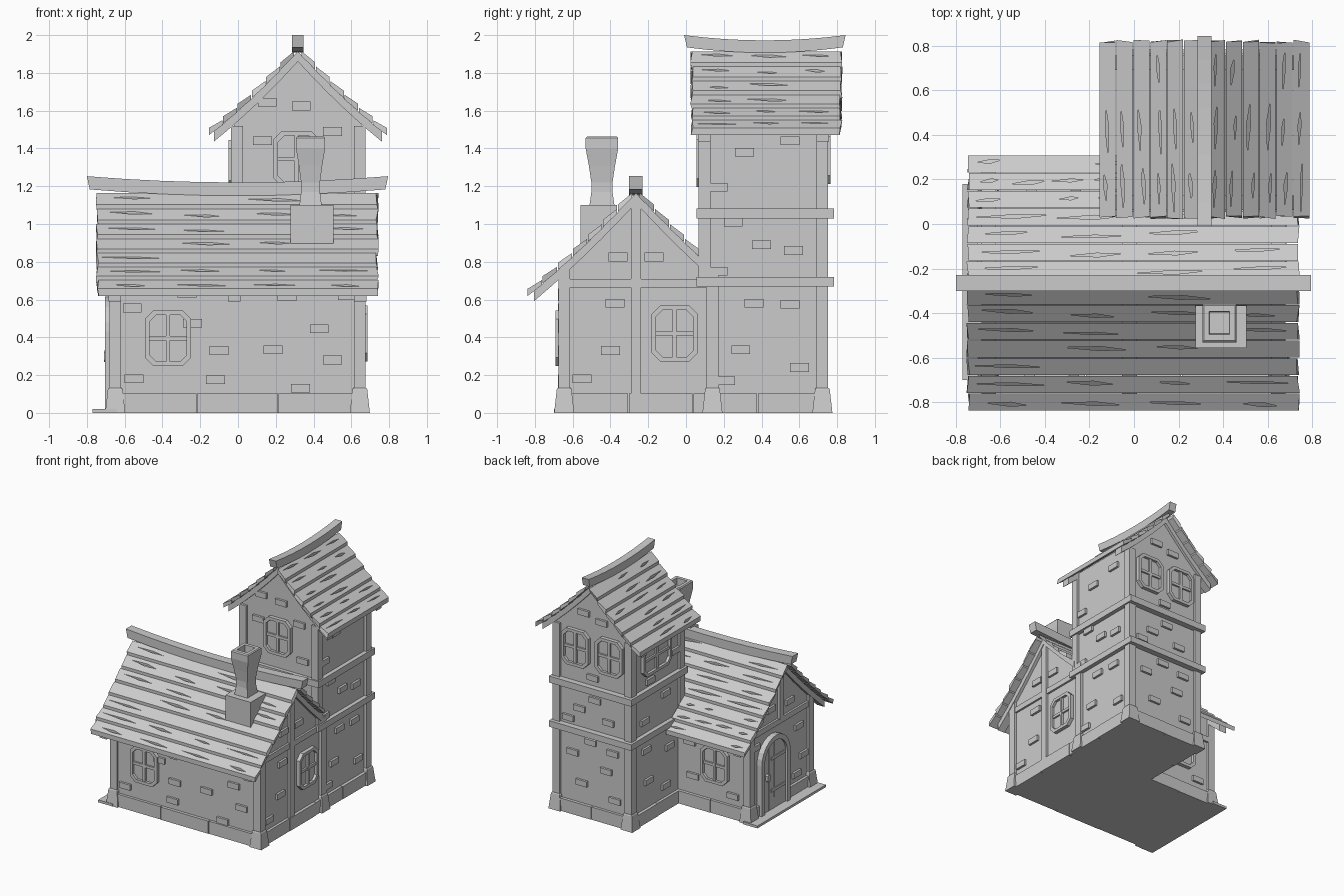
import bpy, bmesh, math, random

if "Cube" in bpy.data.objects:
    bpy.data.objects.remove(bpy.data.objects["Cube"])
random.seed(4)


def make(name, pieces):
    """One object from lofted pieces; each piece is (rings, closed)."""
    bm = bmesh.new()
    for rings, closed in pieces:
        vs = [[bm.verts.new(p) for p in r] for r in rings]
        n, m = len(vs[0]), len(vs)
        for i in range(m if closed else m - 1):
            a, b = vs[i], vs[(i + 1) % m]
            for j in range(n):
                k = (j + 1) % n
                bm.faces.new((a[j], a[k], b[k], b[j]))
        if not closed:
            bm.faces.new(vs[0])
            bm.faces.new(vs[-1])
    bmesh.ops.recalc_face_normals(bm, faces=bm.faces)
    me = bpy.data.meshes.new(name)
    bm.to_mesh(me)
    bm.free()
    ob = bpy.data.objects.new(name, me)
    bpy.context.collection.objects.link(ob)
    return ob


def prism(f, pts, w0, w1):
    return ([[f(u, v, w) for u, v in pts] for w in (w0, w1)], False)


def ring(f, outer, inner, w0, w1):
    return ([[f(u, v, w) for u, v in p] for p, w in
             ((outer, w0), (outer, w1), (inner, w1), (inner, w0))], True)


def rect(u0, u1, v0, v1):
    return [(u0, v0), (u1, v0), (u1, v1), (u0, v1)]


def box(x0, x1, y0, y1, z0, z1):
    return prism(lambda u, v, w: (u, v, w), rect(x0, x1, y0, y1), z0, z1)


def octagon(u, v, hw, hh, c):
    return [(u - hw + c, v - hh), (u + hw - c, v - hh), (u + hw, v - hh + c), (u + hw, v + hh - c),
            (u + hw - c, v + hh), (u - hw + c, v + hh), (u - hw, v + hh - c), (u - hw, v - hh + c)]


# Wall frames: (along wall, height, outwards) to world
front = lambda u, v, w: (u, -.66 - w, v)
right = lambda u, v, w: (.655 + w, u, v)
left = lambda u, v, w: (-.66 - w, u, v)
back = lambda u, v, w: (u, .13 + w, v)
t_front = lambda u, v, w: (u, .085 - w, v)
t_back = lambda u, v, w: (u, .735 + w, v)
t_left = lambda u, v, w: (-.02 - w, u, v)

# Roof frames: (along ridge, signed distance from ridge, height) and concave slopes
house_at = lambda s, d, z: (s, -.265 + d, z)
tower_at = lambda s, d, z: (.317 + d, s, z)
house_z = lambda d: 1.20 - 1.08 * abs(d) + .22 * d * d
tower_z = lambda d: 1.95 - 1.10 * abs(d) + .33 * d * d


# Walls with gables
def walls(name, at, zf, half, s0, s1):
    ds = [half * i / 4 for i in range(-4, 5)]
    pts = [(-half, 0)] + [(d, zf(d) - .045) for d in ds] + [(half, 0)]
    make(name, [prism(lambda u, v, w: at(w, u, v), pts, s0, s1)])


walls("house_walls", house_at, house_z, .395, -.66, .655)
walls("tower_walls", tower_at, tower_z, .337, .085, .735)


# Plank roofs with carved cracks
def roof(name, at, zf, half, n, s0, s1, clip=None, slots=4):
    planks, cracks = [], []
    d_top = .02
    step = (half - d_top) / n
    for side in (-1, 1):
        for i in range(n):
            a, b = d_top + i * step, d_top + (i + 1) * step - .004
            e1 = clip if clip is not None and side > 0 and a > .32 else s1
            prof = [(a, zf(a) - .014), (b, zf(b) + .004), (b, zf(b) - .034), (a, zf(a) - .04)]
            j = lambda: random.uniform(-.008, .008)
            planks.append(([[at(s + j(), side * d, z) for d, z in prof] for s in (s0, e1)], False))
            w = (e1 - s0) / slots
            for k in range(slots):
                if random.random() < .2:
                    continue
                c = s0 + (k + .5) * w + random.uniform(-.04, .04) * w
                h = w * random.uniform(.2, .44)
                m = (a + b) / 2 + random.uniform(-.012, .012)
                t = random.uniform(.005, .009)
                plan = [(c - h, m - t * .6), (c + h * .2, m - t), (c + h, m + t * .7), (c + h * .1, m + t)]
                cracks.append(([[at(s, side * d, zf(d) + o) for s, d in plan] for o in (-.026, .03)], False))
    ob = make(name, planks)
    cut = make(name + "_crack_cutter", cracks)
    cut.hide_render = True
    cut.display_type = 'WIRE'
    mod = ob.modifiers.new("cracks", 'BOOLEAN')
    mod.operation, mod.solver, mod.object = 'DIFFERENCE', 'EXACT', cut


roof("house_roof", house_at, house_z, .577, 7, -.745, .737, clip=-.03)
roof("tower_roof", tower_at, tower_z, .475, 6, .03, .82, slots=3)


# Rafters under the roofs
def rafter(at, zf, s, d0, d1):
    ds = [d0 + (d1 - d0) * i / 6 for i in range(7)]
    pts = [(d, zf(d) - .036) for d in ds] + [(d, zf(d) - .09) for d in reversed(ds)]
    return prism(lambda u, v, w: at(w, u, v), pts, s - .033, s + .033)


make("house_rafters", [rafter(house_at, house_z, s, a, b) for s, e in ((-.652, .54), (-.02, .37), (.648, .365))
                       for a, b in ((-.54, 0), (0, e))])
make("tower_rafters", [rafter(tower_at, tower_z, s, a, b) for s in (.096, .724)
                       for a, b in ((-.445, 0), (0, .445))])


# Ridge beams with upturned ends
def ridge(name, at, s0, s1, top, lift, hw, h):
    rings = []
    for i in range(9):
        t = i / 4 - 1
        s, z = s0 + (s1 - s0) * i / 8, top + lift * t * t
        rings.append([at(s - t * .015 * q, d, z - h * q) for d, q in ((-hw, 0), (hw, 0), (hw, 1), (-hw, 1))])
    make(name, [(rings, False)])


ridge("house_ridge_beam", house_at, -.80, .795, 1.22, .033, .036, .07)
ridge("tower_ridge_beam", tower_at, -.01, .845, 1.972, .028, .031, .065)

# Corner posts and tapered corner stones
house_corners = [(-.65, -.645), (.645, -.645), (-.65, .115), (.645, .14)]
tower_corners = [(.645, .722), (-.005, .722)]
posts, stones = [], []
for x, y in house_corners + tower_corners:
    top = 1.52 if (x, y) in tower_corners else .76
    posts.append(box(x - .031, x + .031, y - .031, y + .031, 0, top))
    stones.append(([[(x + i * h, y + k * h, z) for i, k in ((-1, -1), (1, -1), (1, 1), (-1, 1))]
                    for z, h in ((0, .053), (.125, .039), (.132, .034))], False))
for x in (-.005, .645):
    posts.append(box(x - .031, x + .031, .067, .129, .7, 1.52))
make("corner_posts", posts)
make("corner_stones", stones)

# Stone plinth
plinth = []
for f, a, b, n in ((front, -.65, .645, 3), (right, -.645, .72, 4), (left, -.645, .11, 2),
                   (back, -.65, 0, 2), (t_back, 0, .645, 2), (t_left, .13, .72, 2)):
    for i in range(n):
        u0, u1 = a + (b - a) * i / n, a + (b - a) * (i + 1) / n
        plinth.append(prism(f, rect(u0 + .002, u1 - .002, 0, .103), -.02, .022 + .003 * (i % 2)))
make("plinth", plinth)

# Timber beams and tower bands
make("tower_bands", [box(-.055, .688, .055, .783, .67, .72), box(-.055, .688, .055, .783, 1.03, 1.083)])
make("gable_beams", [prism(right, rect(-.65, .13, .665, .71), -.02, .016),
                     prism(right, rect(-.292, -.238, .1, 1.12), -.02, .02),
                     prism(left, rect(-.65, .12, .665, .71), -.02, .016),
                     prism(left, rect(-.292, -.238, .7, 1.12), -.02, .02)])


# Windows: rounded frame, recessed glass and crossing bars
def window(name, f, u, v, hw=.122, hh=.148):
    b = .024
    make(name, [ring(f, octagon(u, v, hw, hh, .045), octagon(u, v, hw - b, hh - b, .035), -.01, .03),
                prism(f, octagon(u, v, hw - .01, hh - .01, .04), -.01, .008),
                prism(f, rect(u - .011, u + .011, v - hh + .01, v + hh - .01), 0, .024),
                prism(f, rect(u - hw + .01, u + hw - .01, v - .011, v + .011), 0, .022)])


window("front_window", front, -.37, .395)
window("right_window", right, -.06, .42)
window("back_window", back, -.36, .395)
window("tower_front_window", t_front, .31, 1.345)
window("tower_back_window_1", t_back, .165, 1.36)
window("tower_back_window_2", t_back, .47, 1.36)
window("tower_left_window", t_left, .43, 1.315, .18, .13)


# Arched door, its boards, hinges, handle and doorstep
def arch(r, z0, cy=-.155, zc=.43):
    return [(cy - r, z0)] + [(cy - r * math.cos(math.pi * i / 12), zc + r * math.sin(math.pi * i / 12))
                             for i in range(13)] + [(cy + r, z0)]


make("door_frame", [prism(left, arch(.185, .02) + arch(.145, .02)[::-1], -.01, .045)])
boards = []
for i in range(4):
    a, b = -.145 + i * .0725 + .003, -.145 + (i + 1) * .0725 - .003
    top = lambda u: .43 + math.sqrt(max(0, .147 ** 2 - u * u))
    us = [a + (b - a) * k / 4 for k in range(5)]
    boards.append(prism(left, [(a - .155, .02), (b - .155, .02)] + [(u - .155, top(u)) for u in reversed(us)], -.01, .028))
make("door_boards", boards)
make("door_hinges", [prism(left, rect(-.29, -.11, z, z + .025), .02, .034) for z in (.16, .42)])
make("door_handle", [prism(left, octagon(-.06, .3, .018, .03, .01), .02, .05)])
make("doorstep", [box(-.77, -.64, -.70, .18, 0, .02)])

# Chimney base and hollow flared flue
cx, cy = .384, -.445
make("chimney_base", [box(.277, .505, -.558, -.365, .86, 1.10)])
make("chimney_flue", [([[(cx + i * h, cy + k * h * 1.12, z) for i, k in ((-1, -1), (1, -1), (1, 1), (-1, 1))]
                        for h, z in ((.06, 1.09), (.05, 1.17), (.05, 1.22), (.062, 1.31), (.077, 1.40),
                                     (.077, 1.455), (.07, 1.463), (.046, 1.463), (.042, 1.34))], False)])

# Scattered raised bricks (position along wall, height)
bricks = {
    front: [(-.56, .555), (-.27, .635), (.26, .615), (.58, .62), (-.24, .475), (.43, .445), (-.10, .33),
            (.185, .335), (.50, .28), (-.55, .18), (-.12, .175), (.33, .13)],
    right: [(-.36, .825), (-.17, .825), (-.375, .58), (-.40, .33), (-.55, .18), (.29, .335), (.36, .58),
            (.55, .575), (.60, .24), (.17, .75), (.21, .17), (.25, 1.01), (.40, .89), (.57, .86),
            (.17, 1.195), (.31, 1.38), (.55, 1.44)],
    left: [(-.5, .55), (-.56, .3), (-.47, .17), (-.38, .8), (-.14, .82), (.06, .58)],
    back: [(-.57, .57), (-.13, .52), (-.16, .25), (-.52, .18), (-.3, .65)],
    t_front: [(.155, 1.645), (.335, 1.625), (.50, 1.49), (.13, 1.44), (.53, 1.2)],
    t_back: [(.12, .2), (.42, .27), (.2, .42), (.5, .5), (.14, .58), (.34, .62), (.18, .82), (.44, .87),
             (.3, .97), (.54, .77), (.24, 1.62), (.40, 1.66), (.32, 1.15)],
    t_left: [(.3, .2), (.52, .32), (.25, .5), (.55, .58), (.57, .82), (.3, .95), (.5, 1.13), (.18, 1.25)],
}
make("wall_bricks", [prism(f, rect(u - .05, u + .05, v - .023, v + .023), -.01, .018)
                     for f, ps in bricks.items() for u, v in ps])
